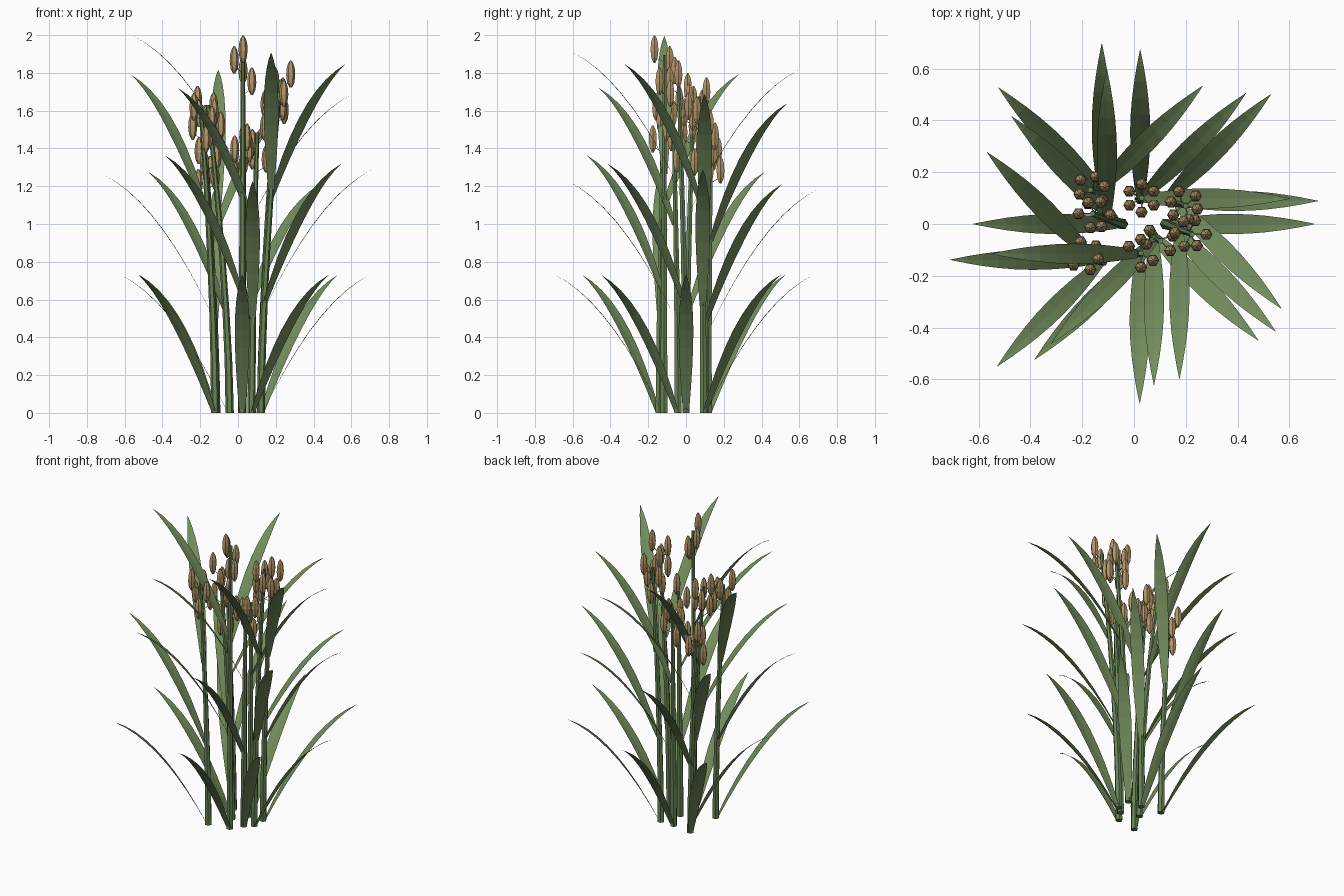
import bpy, bmesh, math
from mathutils import Vector

cube = bpy.data.objects.get("Cube")
if cube:
    bpy.data.objects.remove(cube, do_unlink=True)


def material(name, rgb):
    m = bpy.data.materials.new(name)
    m.use_nodes = True
    m.diffuse_color = (*rgb, 1)
    bsdf = m.node_tree.nodes["Principled BSDF"]
    bsdf.inputs["Base Color"].default_value = (*rgb, 1)
    bsdf.inputs["Roughness"].default_value = 0.8
    return m


LEAF = material("leaf green", (0.175, 0.27, 0.11))
STEM = material("stem green", (0.14, 0.23, 0.09))
SEED = material("seed tan", (0.46, 0.31, 0.14))


def finish(bm, name, mat):
    mesh = bpy.data.meshes.new(name)
    bm.to_mesh(mesh)
    bm.free()
    mesh.materials.append(mat)
    obj = bpy.data.objects.new(name, mesh)
    bpy.context.collection.objects.link(obj)
    return obj


def tube(bm, path, radii, sides=6):
    """Upright tube of horizontal rings, closed at both ends."""
    rings = []
    for p, r in zip(path, radii):
        rings.append([bm.verts.new(p + Vector((r * math.cos(a), r * math.sin(a), 0)))
                      for a in (math.tau * i / sides for i in range(sides))])
    for low, high in zip(rings, rings[1:]):
        for i in range(sides):
            j = (i + 1) % sides
            bm.faces.new((low[i], low[j], high[j], high[i]))
    bm.faces.new(rings[0][::-1])
    bm.faces.new(rings[-1])


def outward(angle):
    return Vector((math.cos(angle), math.sin(angle), 0))


def leaf(bm, root, angle, reach=0.568, steps=9):
    """Arching blade with a faint central crease."""
    out = outward(angle)
    side = Vector((-out.y, out.x, 0))
    start = root + out * 0.009
    rows = []
    for k in range(steps + 1):
        t = k / steps
        u = reach * t
        mid = start + out * u + Vector((0, 0, 2.07 * u - 1.38 * u * u))
        half = 0.039 * math.sin(math.pi * (0.12 + 0.88 * t)) ** 0.9 if k < steps else 0.0006
        lift = Vector((0, 0, half * 0.12))
        rows.append([bm.verts.new(p) for p in
                     (mid - side * half + lift, mid, mid + side * half + lift)])
    for a, b in zip(rows, rows[1:]):
        for i in range(2):
            bm.faces.new((a[i], b[i], b[i + 1], a[i + 1]))


def seed(bm, centre, length=0.145, radius=0.024):
    """Six-sided spindle."""
    shape = ((-0.5, 0.25), (-0.32, 0.8), (-0.05, 1), (0.2, 0.9), (0.38, 0.6), (0.5, 0.15))
    tube(bm, [centre + Vector((0, 0, h * length)) for h, _ in shape],
         [radius * w for _, w in shape])


# Seed order from the top down, in sixths of a turn
FULL = (0, 4, 2, 5, 3, 1)
SPARSE = (0, 4, 3, 1)

# Each plant: name, direction in eighths of a turn, base xy, top xy, leaf spacing, seeds
PLANTS = (
    ("right_front", -3, (-0.121, -0.142), (-0.195, -0.12), 0.53, FULL),
    ("front", -2, (0.022, -0.117), (0.027, -0.113), 0.632, SPARSE),
    ("left_front", -1, (0.072, -0.042), (0.102, -0.065), 0.495, SPARSE),
    ("left", 0, (0.121, 0), (0.225, -0.04), 0.588, FULL),
    ("left_back", 1, (0.121, 0.093), (0.2, 0.07), 0.558, FULL),
    ("back", 2, (0.024, 0.097), (0.03, 0.1), 0.478, FULL),
    ("right_back", 3, (-0.115, 0.118), (-0.168, 0.132), 0.453, FULL),
    ("right", 4, (-0.044, 0), (-0.16, 0.04), 0.543, FULL),
)

for name, eighth, base, top, gap, order in PLANTS:
    facing = eighth * math.pi / 4
    height = gap * 3
    foot = Vector((*base, 0))
    lean = Vector((*top, 0)) - foot

    def on_stem(t):
        return foot + lean * t ** 1.6 + Vector((0, 0, height * t))

    # Tapered leaning stalk
    bm = bmesh.new()
    ts = [i / 6 for i in range(7)]
    tube(bm, [on_stem(t) for t in ts], [0.022 - 0.011 * t for t in ts])
    finish(bm, name + "_stem", STEM)

    # Three leaves, each turned an eighth from the one below
    bm = bmesh.new()
    for k in range(3):
        leaf(bm, on_stem(k / 3), facing - k * math.pi / 4)
    finish(bm, name + "_leaves", LEAF)

    # Ring of seeds around the stalk tip, on short pegs
    seeds, pegs = bmesh.new(), bmesh.new()
    for k, sixth in enumerate(order):
        joint = on_stem(1 - 0.17 * k / (len(order) - 1) / height)
        centre = joint + outward(facing + sixth * math.pi / 3) * 0.054
        centre.z += 0.03
        seed(seeds, centre)
        tube(pegs, [joint - Vector((0, 0, 0.04)), centre - Vector((0, 0, 0.04))],
             [0.003, 0.003], 3)
    finish(seeds, name + "_seeds", SEED)
    finish(pegs, name + "_stalklets", STEM)
